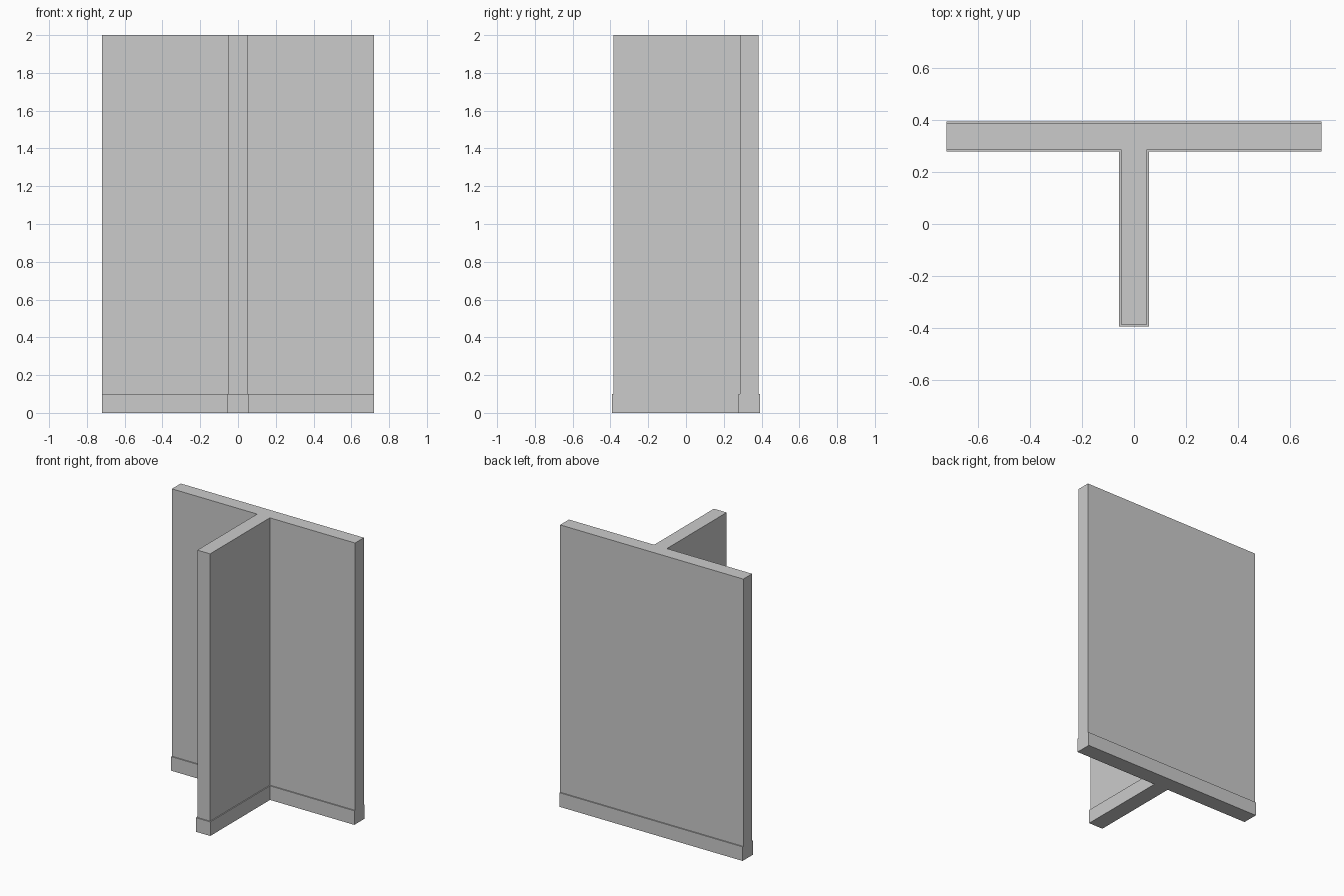
import bpy
import bmesh

if "Cube" in bpy.data.objects:
    bpy.data.objects.remove(bpy.data.objects["Cube"])

HALF_WIDTH = 0.72


def t_prism(name, web, y_front, y_inner, y_back, z0, z1):
    """Extrude a T-shaped plan, mirrored about x = 0, from z0 to z1."""
    half = [(web, y_front), (web, y_inner), (HALF_WIDTH, y_inner), (HALF_WIDTH, y_back)]
    plan = half + [(-x, y) for x, y in reversed(half)]
    bm = bmesh.new()
    base = bm.faces.new([bm.verts.new((x, y, z0)) for x, y in plan])
    top = bmesh.ops.extrude_face_region(bm, geom=[base], use_keep_orig=True)
    verts = [g for g in top["geom"] if isinstance(g, bmesh.types.BMVert)]
    bmesh.ops.translate(bm, verts=verts, vec=(0, 0, z1 - z0))
    bmesh.ops.recalc_face_normals(bm, faces=bm.faces)
    mesh = bpy.data.meshes.new(name)
    bm.to_mesh(mesh)
    bm.free()
    obj = bpy.data.objects.new(name, mesh)
    bpy.context.collection.objects.link(obj)
    return obj


# Slightly wider skirting around the foot
t_prism("skirting", 0.057, -0.393, 0.278, 0.393, 0.0, 0.1)
# Wall junction rising from the skirting
t_prism("wall", 0.05, -0.385, 0.286, 0.385, 0.1, 2.0)
